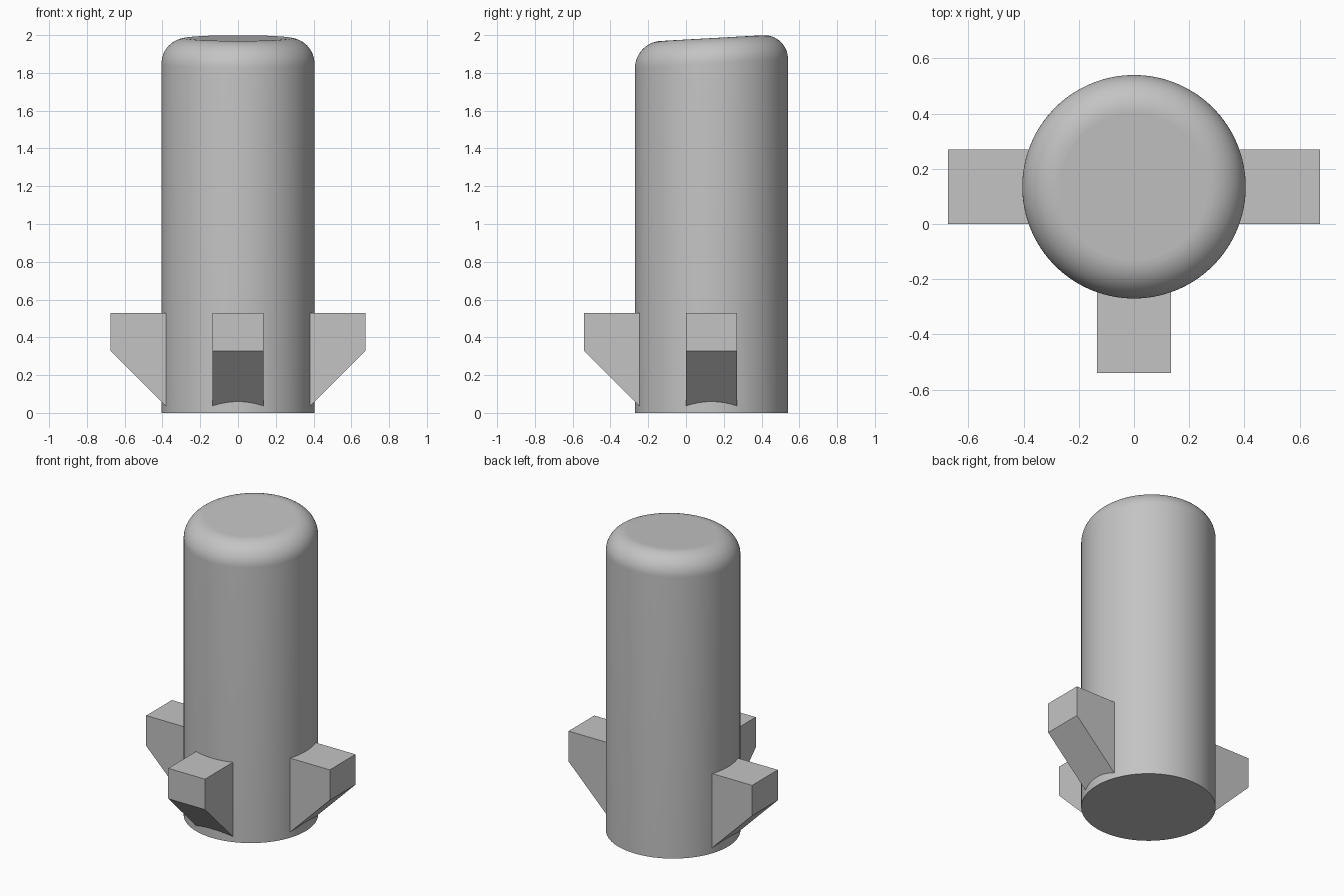
import bpy
import bmesh
import math
from mathutils import Matrix, Vector

cube = bpy.data.objects.get("Cube")
if cube:
    bpy.data.objects.remove(cube, do_unlink=True)

CENTRE = Vector((0, 0.135, 0))   # axis of the body
RADIUS = 0.405
FILLET = 0.135
TOP = 1.984                      # height of the cap on the axis
TILT = 0.056                     # rise of the cap towards the back
SEGMENTS = 128
STEPS = 16

grey = bpy.data.materials.new("plain grey")
colour = (0.55, 0.55, 0.55, 1)
grey.diffuse_color = colour
grey.use_nodes = True
grey.node_tree.nodes["Principled BSDF"].inputs["Base Color"].default_value = colour


def add_object(name, bm):
    bmesh.ops.recalc_face_normals(bm, faces=bm.faces)
    mesh = bpy.data.meshes.new(name)
    bm.to_mesh(mesh)
    bm.free()
    mesh.materials.append(grey)
    obj = bpy.data.objects.new(name, mesh)
    obj.location = CENTRE
    bpy.context.collection.objects.link(obj)
    return obj


# Body: turned profile with a rounded upper rim, sheared to tilt the cap
profile = [(RADIUS, 0)]
for i in range(STEPS + 1):
    a = math.pi / 2 * i / STEPS
    profile.append((RADIUS - FILLET + FILLET * math.cos(a),
                    TOP - FILLET + FILLET * math.sin(a)))

bm = bmesh.new()
rings = []
for r, z in profile:
    ring = []
    for k in range(SEGMENTS):
        t = 2 * math.pi * k / SEGMENTS
        x, y = r * math.cos(t), r * math.sin(t)
        ring.append(bm.verts.new((x, y, z + TILT * y if z > 0 else 0)))
    rings.append(ring)
for low, high in zip(rings, rings[1:]):
    for k in range(SEGMENTS):
        n = (k + 1) % SEGMENTS
        bm.faces.new((low[k], low[n], high[n], high[k]))
bm.faces.new(rings[0])
bm.faces.new(rings[-1])
body = add_object("body", bm)

bpy.ops.object.select_all(action="DESELECT")
body.select_set(True)
bpy.context.view_layer.objects.active = body
bpy.ops.object.shade_smooth_by_angle(angle=math.radians(30))
for face in body.data.polygons:      # cap and base stay flat
    if len(face.vertices) > 4:
        face.use_smooth = False


# Fins: bracket profile extruded across its width, rooted inside the body
def add_fin(name, degrees):
    outline = [(0.36, 0.015), (0.675, 0.328), (0.675, 0.53), (0.36, 0.53)]
    fin = bmesh.new()
    side = fin.faces.new([fin.verts.new((x, -0.135, z)) for x, z in outline])
    extruded = bmesh.ops.extrude_face_region(fin, geom=[side])["geom"]
    moved = [v for v in extruded if isinstance(v, bmesh.types.BMVert)]
    bmesh.ops.translate(fin, verts=moved, vec=(0, 0.27, 0))
    bmesh.ops.rotate(fin, verts=fin.verts, cent=(0, 0, 0),
                     matrix=Matrix.Rotation(math.radians(degrees), 3, "Z"))
    add_object(name, fin)


add_fin("left_fin", 0)
add_fin("right_fin", 180)
add_fin("front_fin", -90)
